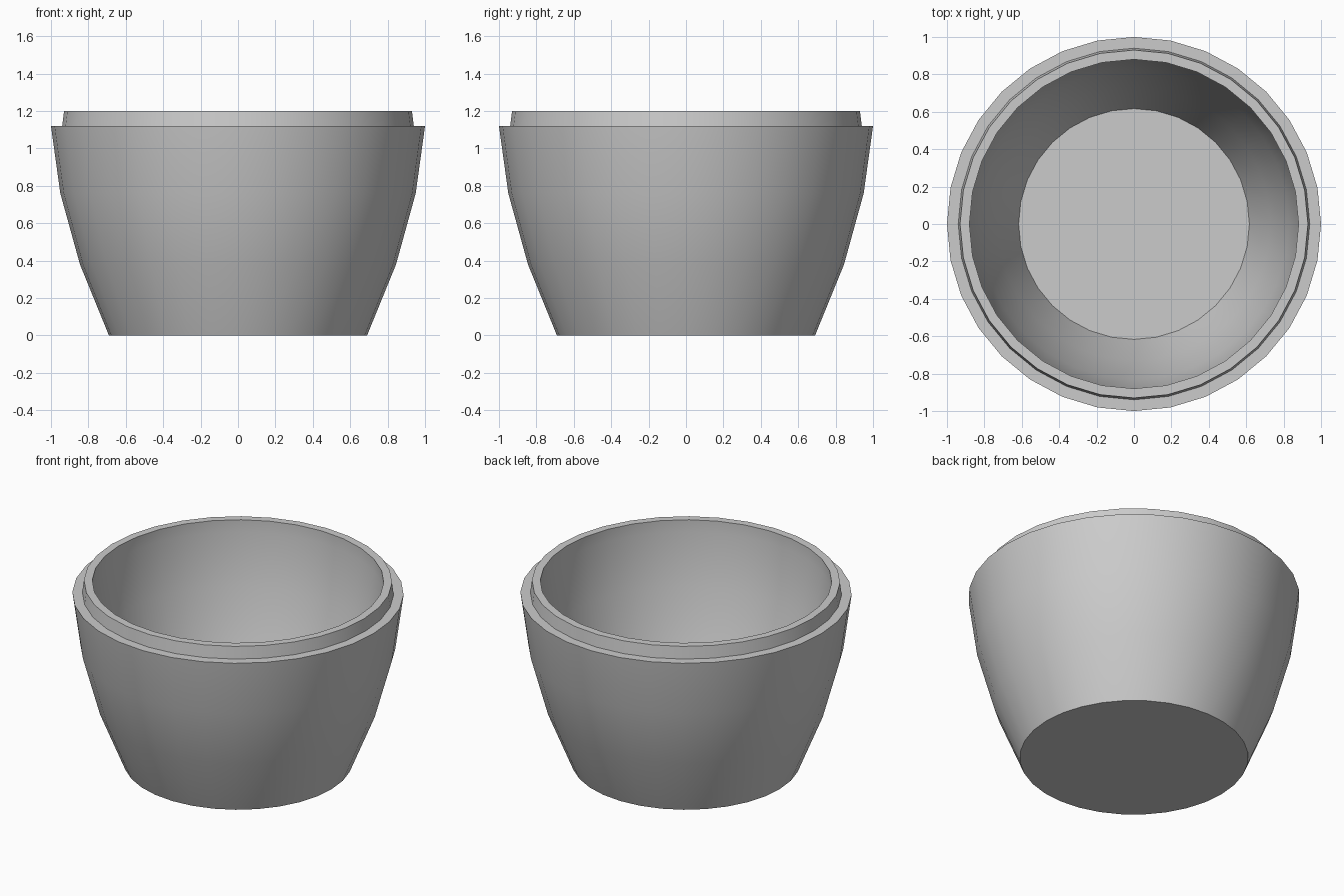
import bpy, bmesh, math

if "Cube" in bpy.data.objects:
    bpy.data.objects.remove(bpy.data.objects["Cube"])

SIDES = 32

# Closed wall profile (radius, height): outside, rim step, raised lip, inside
profile = [
    (0.69, 0.00), (0.845, 0.38), (0.95, 0.76), (1.00, 1.12),
    (0.94, 1.12), (0.93, 1.20), (0.88, 1.20), (0.88, 1.12),
    (0.83, 0.78), (0.73, 0.42), (0.617, 0.12),
]


def lathe(name, points, sides):
    """Revolve a profile around z and cap both ends with flat discs."""
    bm = bmesh.new()
    rings = []
    for r, z in points:
        rings.append([bm.verts.new((r * math.cos(2 * math.pi * i / sides),
                                    r * math.sin(2 * math.pi * i / sides), z))
                      for i in range(sides)])
    for a, b in zip(rings, rings[1:]):
        for i in range(sides):
            j = (i + 1) % sides
            bm.faces.new((a[i], a[j], b[j], b[i]))
    bm.faces.new(rings[0][::-1])   # underside
    bm.faces.new(rings[-1])        # inner floor
    bmesh.ops.recalc_face_normals(bm, faces=bm.faces)
    mesh = bpy.data.meshes.new(name)
    bm.to_mesh(mesh)
    bm.free()
    obj = bpy.data.objects.new(name, mesh)
    bpy.context.collection.objects.link(obj)
    return obj


# Bowl with a stepped rim
bowl = lathe("bowl", profile, SIDES)
bpy.context.view_layer.objects.active = bowl
bowl.select_set(True)
bpy.ops.object.shade_smooth_by_angle(angle=math.radians(30))
